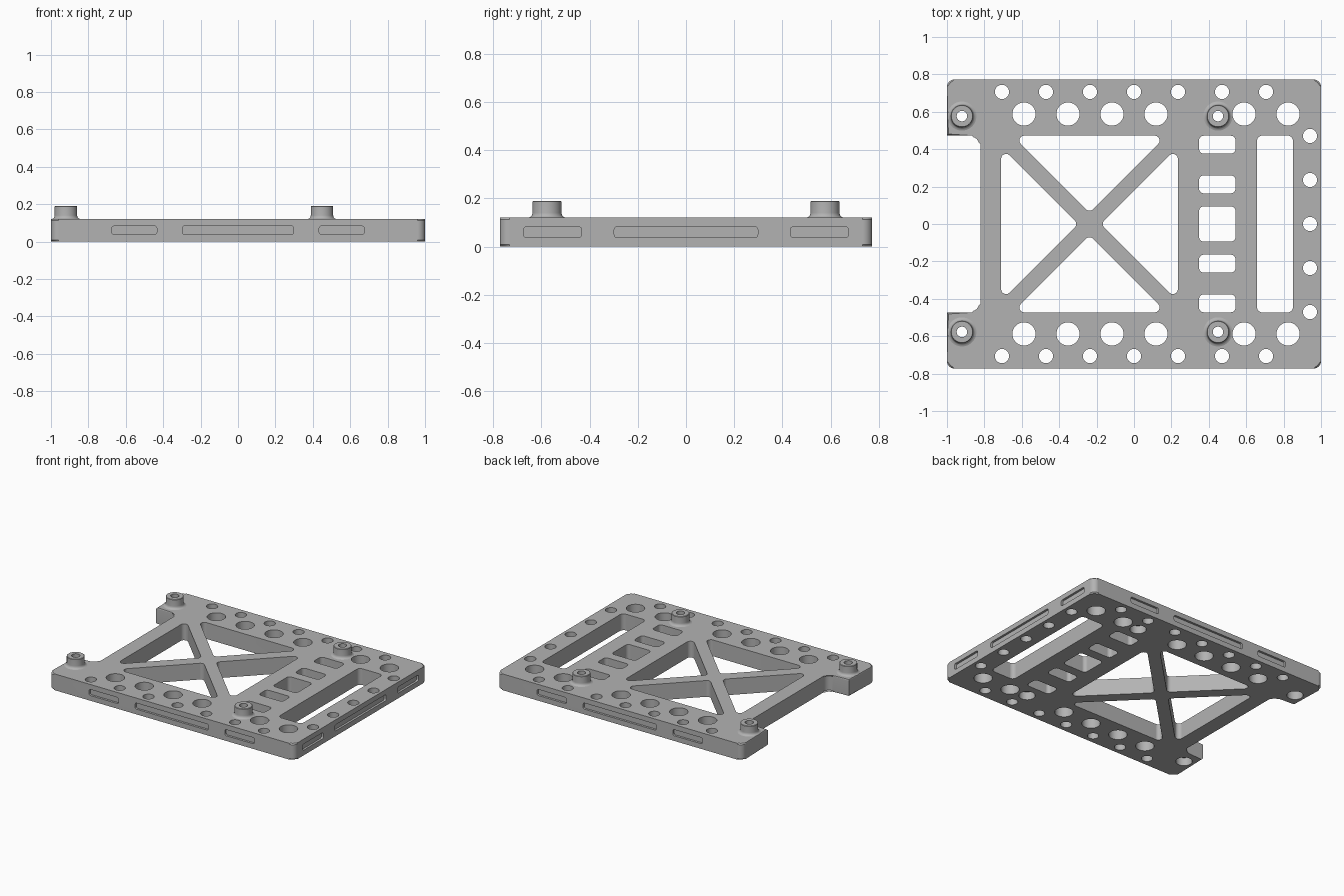
import bpy, bmesh
from math import pi, radians, sin, tan
from mathutils import Matrix, Vector

cube = bpy.data.objects.get("Cube")
if cube:
    bpy.data.objects.remove(cube)

H = 0.12            # plate thickness
HALF_Y = 0.773      # half depth of the plate
WIN = 0.473         # half length of the windows and the notch

grey = bpy.data.materials.new("satin grey")
grey.use_nodes = True
COLOUR = (0.45, 0.45, 0.45, 1)
grey.diffuse_color = COLOUR
grey.node_tree.nodes["Principled BSDF"].inputs["Base Color"].default_value = COLOUR


def rounded(corners, radius, steps=6):
    """Outline with each corner replaced by an arc; radius is a number or a list."""
    pts = [Vector(c) for c in corners]
    radii = radius if isinstance(radius, list) else [radius] * len(pts)
    out = []
    for i, p in enumerate(pts):
        r = radii[i]
        if r == 0:
            out.append(p)
            continue
        a = (pts[i - 1] - p).normalized()
        b = (pts[(i + 1) % len(pts)] - p).normalized()
        half = a.angle(b) / 2
        centre = p + (a + b).normalized() * (r / sin(half))
        start = p + a * (r / tan(half)) - centre
        sweep = start.angle_signed(p + b * (r / tan(half)) - centre)
        # angle_signed is clockwise-positive
        out += [centre + Matrix.Rotation(-sweep * k / steps, 2) @ start
                for k in range(steps + 1)]
    return out


def box(x0, x1, y0, y1):
    return [(x0, y0), (x1, y0), (x1, y1), (x0, y1)]


def prism(bm, outline, z0, z1, matrix=Matrix()):
    """Closed extrusion of an outline; returns its two caps."""
    low = [bm.verts.new(matrix @ Vector((p[0], p[1], z0))) for p in outline]
    high = [bm.verts.new(matrix @ Vector((p[0], p[1], z1))) for p in outline]
    caps = [bm.faces.new(low[::-1]), bm.faces.new(high)]
    for i in range(len(low)):
        bm.faces.new((low[i - 1], low[i], high[i], high[i - 1]))
    return caps


def lathe(bm, profile, x, y, sides=40):
    """Revolve (radius, z) points about a vertical axis at x, y."""
    verts = [bm.verts.new((x + r, y, z)) for r, z in profile]
    edges = [bm.edges.new(pair) for pair in zip(verts, verts[1:])]
    new = bmesh.ops.spin(bm, geom=verts + edges, cent=(x, y, 0), axis=(0, 0, 1),
                         angle=2 * pi, steps=sides)
    bmesh.ops.remove_doubles(bm, verts=bm.verts[:], dist=1e-5)


def finish(bm, name):
    bmesh.ops.recalc_face_normals(bm, faces=bm.faces[:])
    mesh = bpy.data.meshes.new(name)
    bm.to_mesh(mesh)
    bm.free()
    obj = bpy.data.objects.new(name, mesh)
    bpy.context.collection.objects.link(obj)
    mesh.materials.append(grey)
    return obj


def select(obj):
    bpy.ops.object.select_all(action='DESELECT')
    obj.select_set(True)
    bpy.context.view_layer.objects.active = obj


# Plate with a notch in its right side and chamfered rims
bm = bmesh.new()
outline = rounded(
    [(-1, -HALF_Y), (1, -HALF_Y), (1, HALF_Y), (-1, HALF_Y),
     (-1, WIN), (-0.822, WIN), (-0.822, -WIN), (-1, -WIN)],
    [0.04, 0.04, 0.04, 0.04, 0, 0.045, 0.045, 0])
caps = prism(bm, outline, 0, H)
rims = list({e for f in caps for e in f.edges})
bmesh.ops.bevel(bm, geom=rims, offset=0.008, segments=1, affect='EDGES')
plate = finish(bm, "plate")

# Everything cut out of the plate
cut = bmesh.new()

# Four triangles that leave the cross brace
for turn in range(4):
    place = Matrix.Translation((-0.238, 0, 0)) @ Matrix.Rotation(turn * pi / 2, 4, 'Z')
    reach = WIN - 0.06
    prism(cut, rounded([(0, 0.06), (reach, WIN), (-reach, WIN)], 0.027),
          -0.1, 0.3, place)

# Ladder slots and the long slot
for y, half in ((0, 0.094), (0.212, 0.048), (-0.212, 0.048),
                (0.424, 0.048), (-0.424, 0.048)):
    prism(cut, rounded(box(0.348, 0.543, y - half, y + half), 0.025), -0.1, 0.3)
prism(cut, rounded(box(0.657, 0.85, -WIN, WIN), 0.03), -0.1, 0.3)

# Round holes on a regular pitch
PITCH = 0.2353
holes = [(0.941, k * PITCH, 0.038) for k in range(-2, 3)]
for side in (-1, 1):
    holes += [(k * PITCH, side * 0.706, 0.038) for k in range(-3, 4)]
    holes += [((k + 0.5) * PITCH, side * 0.588, 0.062) for k in (-3, -2, -1, 0, 2, 3)]
for x, y, r in holes:
    lathe(cut, [(0, -0.1), (r, -0.1), (r, 0.3), (0, 0.3)], x, y)

# Screw bores, wider underneath
BORE = 0.028
bosses = [(x, y) for x in (-0.92, 0.449) for y in (-0.577, 0.577)]
for x, y in bosses:
    lathe(cut, [(0, -0.1), (0.055, -0.1), (0.055, 0.06), (BORE, 0.06),
                (BORE, 0.3), (0, 0.3)], x, y)

# Shallow grooves in the front, back and left edges
for turn, distance in ((0, HALF_Y), (pi / 2, 1), (pi, HALF_Y)):
    place = Matrix.Rotation(turn, 4, 'Z') @ Matrix.Rotation(pi / 2, 4, 'X')
    for mid, half in ((-0.554, 0.12), (0, 0.298), (0.554, 0.12)):
        prism(cut, rounded(box(mid - half, mid + half, 0.038, 0.083), 0.012, 4),
              distance - 0.016, distance + 0.1, place)

cutter = finish(cut, "cutter")
cutter.hide_render = True
mod = plate.modifiers.new("cuts", 'BOOLEAN')
mod.operation = 'DIFFERENCE'
mod.solver = 'EXACT'
mod.object = cutter
select(plate)
bpy.ops.object.modifier_apply(modifier=mod.name)
bpy.data.objects.remove(cutter)

# Raised screw bosses with a flared foot
parts = [plate]
for x, y in bosses:
    bm = bmesh.new()
    lathe(bm, [(BORE, H), (BORE, 0.19), (0.057, 0.19), (0.06, 0.187), (0.06, H + 0.02),
               (0.063, H + 0.009), (0.069, H + 0.003), (0.078, H), (BORE, H)], x, y)
    name = ("back" if y > 0 else "front") + ("_left" if x > 0 else "_right") + "_boss"
    parts.append(finish(bm, name))

for part in parts:
    select(part)
    bpy.ops.object.shade_smooth_by_angle(angle=radians(32))
    part.modifiers.new("even shading", 'WEIGHTED_NORMAL').keep_sharp = True
